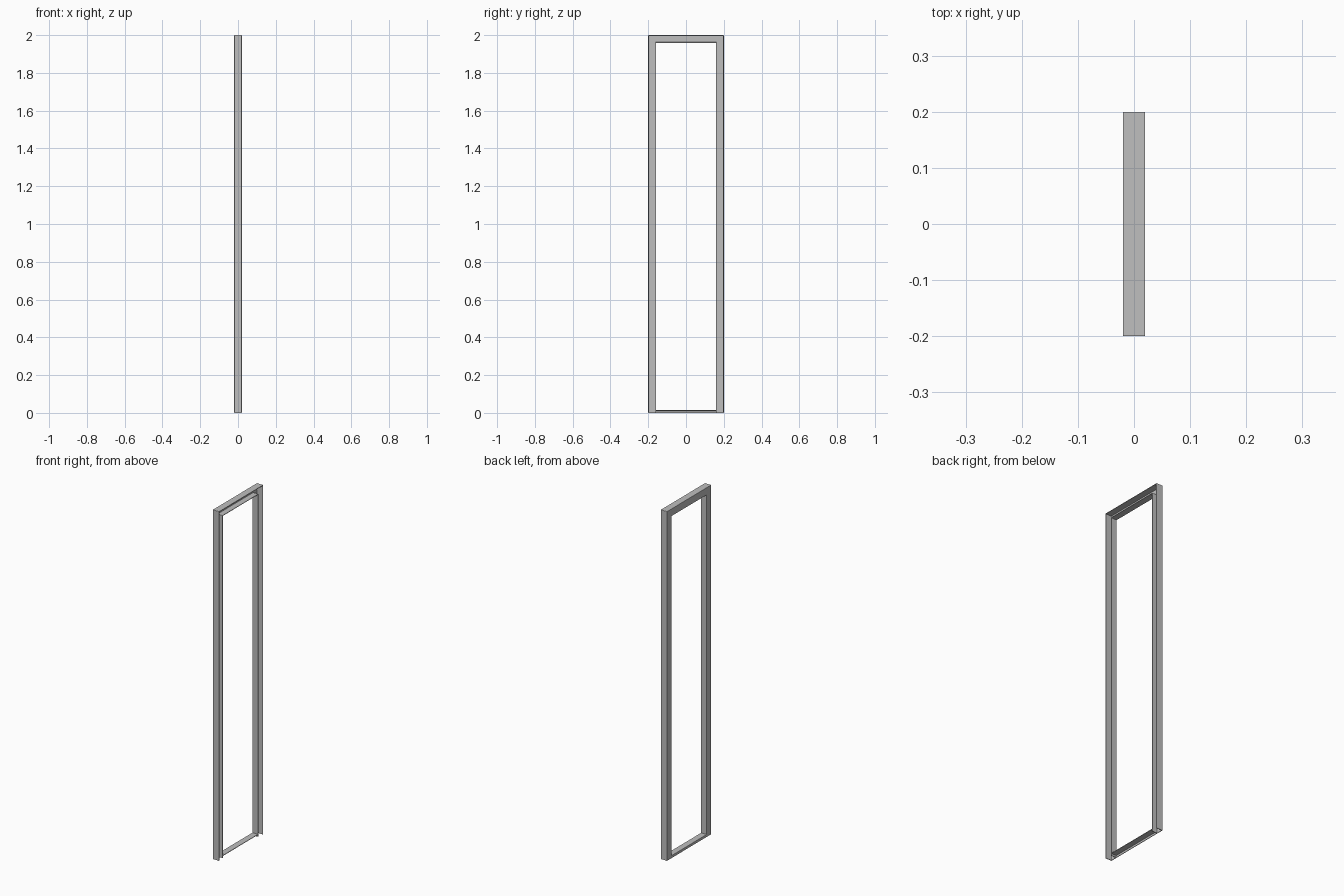
import bpy
import bmesh

cube = bpy.data.objects.get("Cube")
if cube:
    bpy.data.objects.remove(cube, do_unlink=True)

HALF_W, HEIGHT, BACK, FRONT = 0.2, 2.0, -0.02, 0.02
LIP_END = 0.016      # the inner lip stops just short of the outer wall
FACE = 0.042         # visible width of the frame face
SILL = 0.015         # height of the bottom rail
T = 0.004            # sheet thickness

steel = bpy.data.materials.new("grey_steel")
steel.use_nodes = True
grey = (0.52, 0.52, 0.52, 1)
steel.diffuse_color = grey
steel.node_tree.nodes["Principled BSDF"].inputs["Base Color"].default_value = grey


def sweep(name, rings):
    """Skin a row of matching closed sections and cap both ends."""
    bm = bmesh.new()
    loops = [[bm.verts.new(p) for p in ring] for ring in rings]
    n = len(loops[0])
    for a, b in zip(loops, loops[1:]):
        for i in range(n):
            j = (i + 1) % n
            bm.faces.new((a[i], a[j], b[j], b[i]))
    bm.faces.new(loops[0])
    bm.faces.new(loops[-1])
    bmesh.ops.recalc_face_normals(bm, faces=bm.faces)
    mesh = bpy.data.meshes.new(name)
    bm.to_mesh(mesh)
    bm.free()
    mesh.materials.append(steel)
    obj = bpy.data.objects.new(name, mesh)
    bpy.context.collection.objects.link(obj)
    # Softly folded edges
    bevel = obj.modifiers.new("folded_edges", 'BEVEL')
    bevel.width = 0.0015
    bevel.segments = 2
    bevel.limit_method = 'ANGLE'
    return obj


# Channel section as (inset from the outer edge, x): outer wall, back web, inner lip
channel = [(0, BACK), (0, FRONT), (T, FRONT), (T, BACK + T),
           (FACE - T, BACK + T), (FACE - T, LIP_END), (FACE, LIP_END), (FACE, BACK)]

# Two posts and the top rail, mitred as one folded channel
corners = [(-1, False), (-1, True), (1, True), (1, False)]
sweep("posts_and_top_rail", [
    [(x, side * (HALF_W - d), HEIGHT - d if top else 0) for d, x in channel]
    for side, top in corners])

# Low bottom rail: angle section open underneath, between the posts
angle = [(BACK, 0), (BACK, SILL), (LIP_END, SILL), (LIP_END, SILL - T),
         (BACK + T, SILL - T), (BACK + T, 0)]
reach = HALF_W - FACE + T / 2
sweep("bottom_rail", [[(x, y, z) for x, z in angle] for y in (-reach, reach)])
